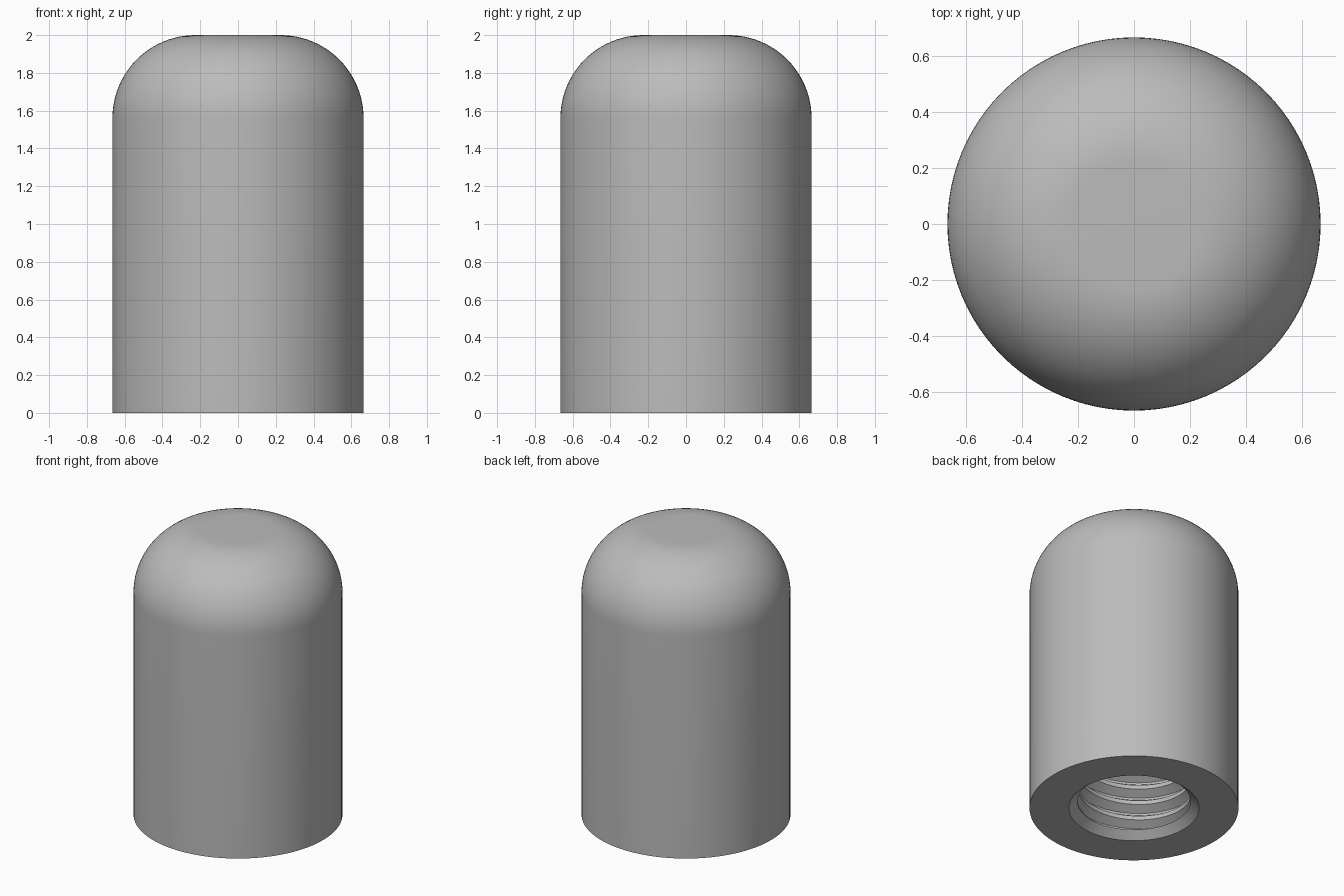
import bpy, bmesh, math

cube = bpy.data.objects.get("Cube")
if cube:
    bpy.data.objects.remove(cube, do_unlink=True)

SEGS = 96
RADIUS, HEIGHT, FILLET = 0.665, 2.0, 0.44
MOUTH, MINOR, MAJOR = 0.415, 0.36, 0.415   # bore radii
THREAD_START, THREAD_END, PITCH = 0.05, 1.3, 0.113

grey = bpy.data.materials.new("plain grey")
grey.use_nodes = True
colour = (0.5, 0.5, 0.5, 1)
grey.diffuse_color = colour
grey.node_tree.nodes["Principled BSDF"].inputs["Base Color"].default_value = colour


def ring(bm, radius, z):
    """Circle of vertices; radius and z are functions of the turn (0 to 1)."""
    verts = []
    for i in range(SEGS):
        t = i / SEGS
        a = math.tau * t
        verts.append(bm.verts.new((radius(t) * math.cos(a), radius(t) * math.sin(a), z(t))))
    return verts


def bridge(bm, lower, upper):
    for i in range(SEGS):
        j = (i + 1) % SEGS
        bm.faces.new((lower[i], lower[j], upper[j], upper[i]))


def finish(bm, name, angle):
    bmesh.ops.remove_doubles(bm, verts=bm.verts, dist=1e-5)
    mesh = bpy.data.meshes.new(name)
    bm.to_mesh(mesh)
    bm.free()
    mesh.materials.append(grey)
    obj = bpy.data.objects.new(name, mesh)
    bpy.context.collection.objects.link(obj)
    bpy.ops.object.select_all(action="DESELECT")
    bpy.context.view_layer.objects.active = obj
    obj.select_set(True)
    bpy.ops.object.shade_smooth_by_angle(angle=math.radians(angle))
    return obj


# Outer shell: chamfered mouth, flat base, straight wall, rounded top
profile = [(MINOR, THREAD_START), (MOUTH, 0), (RADIUS, 0)]
for k in range(25):
    a = math.pi / 2 * k / 24
    profile.append((RADIUS - FILLET + FILLET * math.cos(a),
                    HEIGHT - FILLET + FILLET * math.sin(a)))
bm = bmesh.new()
rings = [ring(bm, lambda t, r=r: r, lambda t, z=z: z) for r, z in profile]
for lower, upper in zip(rings, rings[1:]):
    bridge(bm, lower, upper)
bm.faces.new(rings[-1])
finish(bm, "cap_body", 30)

# Threaded bore: helical rows of crest, flank, root, flank, trimmed at both ends
bm = bmesh.new()
steps = [(0, MINOR), (0.25, MINOR), (0.56, MAJOR), (0.69, MAJOR)]
turns = int((THREAD_END - THREAD_START) / PITCH) + 1


def trim(z):
    return min(max(z, THREAD_START), THREAD_END)


rows = []
for k in range(-1, turns + 1):
    for offset, r in steps:
        # one extra column closes the helix onto the next turn
        row = []
        for i in range(SEGS + 1):
            t = i / SEGS
            z = THREAD_START + PITCH * (k + offset + t)
            rr = r if THREAD_START < z < THREAD_END else MINOR
            a = math.tau * t
            row.append(bm.verts.new((rr * math.cos(a), rr * math.sin(a), trim(z))))
        rows.append(row)
for lower, upper in zip(rows, rows[1:]):
    for i in range(SEGS):
        quad = (lower[i], upper[i], upper[i + 1], lower[i + 1])
        if max(v.co.z for v in quad) - min(v.co.z for v in quad) > 1e-6:
            bm.faces.new(quad)
bmesh.ops.dissolve_degenerate(bm, dist=1e-6, edges=bm.edges)

# Flat end of the bore, facing down
end = ring(bm, lambda t: MINOR, lambda t: THREAD_END)
bm.faces.new(end[::-1])
finish(bm, "threaded_bore", 25)
